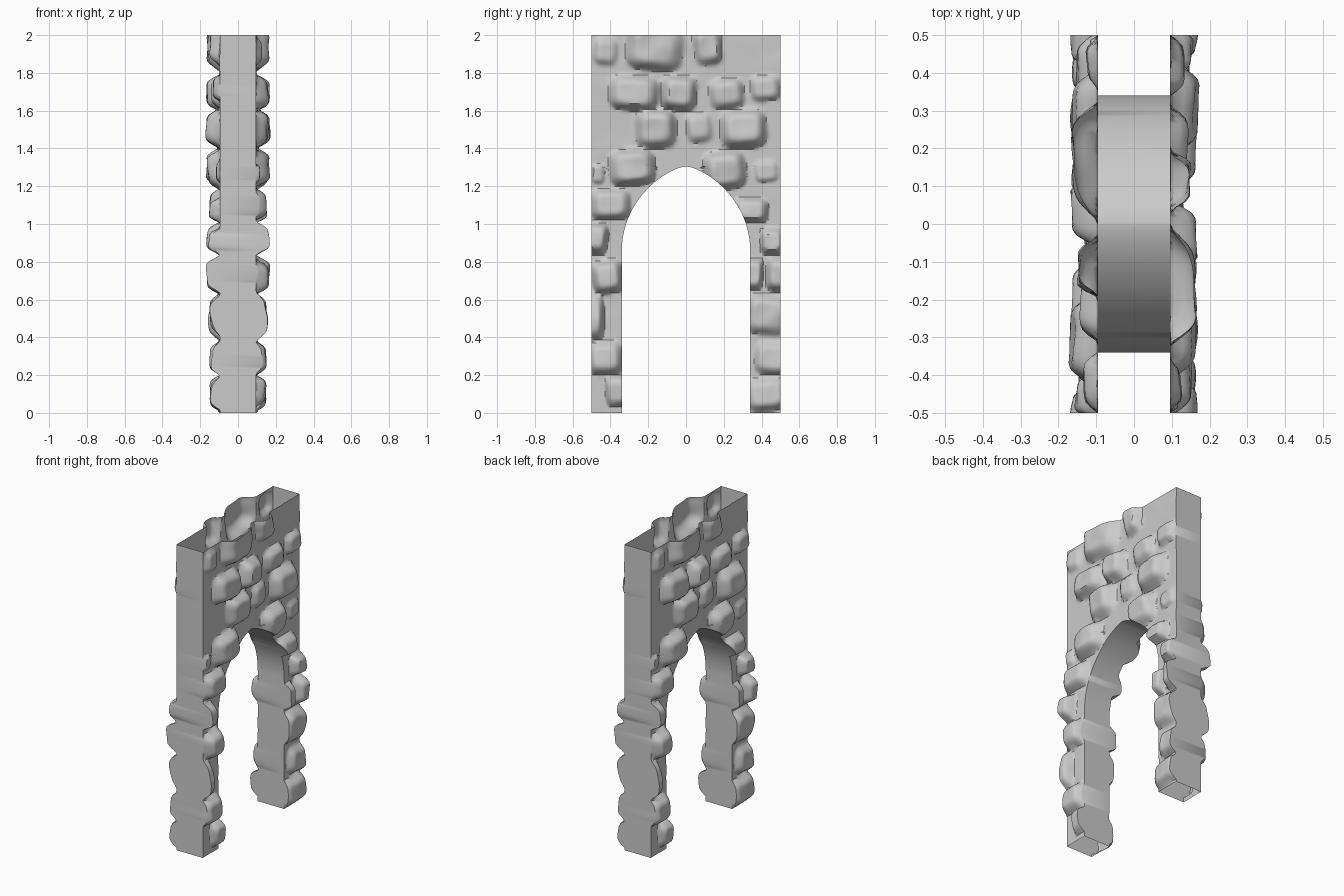
import bpy, bmesh, math, random
from mathutils import noise, Vector

if "Cube" in bpy.data.objects:
    bpy.data.objects.remove(bpy.data.objects["Cube"])

random.seed(4)
BASE = 0.095                       # half thickness of the flat wall
SPRING, APEX, HALF = 0.85, 1.305, 0.34

# stones on the +x side: y min, y max, z min, z max, bulge
boxes = [
    (-.49, -.36, 1.84, 1.99, .03), (-.32, -.01, 1.81, 2.06, .065), (.04, .19, 1.84, 2.04, .05),
    (-.41, -.14, 1.60, 1.79, .065), (-.13, .06, 1.60, 1.79, .07), (.12, .31, 1.61, 1.77, .045), (.34, .50, 1.65, 1.79, .04),
    (-.27, -.05, 1.40, 1.61, .065), (0, .14, 1.43, 1.59, .03), (.18, .43, 1.40, 1.61, .07),
    (-.50, -.43, 1.21, 1.32, .02), (-.41, -.16, 1.20, 1.40, .065), (.09, .32, 1.18, 1.39, .065), (.36, .49, 1.22, 1.34, .02),
    (-.51, -.29, 1.02, 1.19, .055), (.25, .44, 1.01, 1.14, .055),
    (-.56, -.41, .84, 1.01, .065), (.39, .52, .84, .98, .055),
    (-.50, -.33, .63, .81, .06), (.30, .41, .65, .82, .055), (.42, .58, .64, .83, .07),
    (-.58, -.43, .38, .64, .05), (.31, .55, .41, .63, .05),
    (-.52, -.33, .20, .38, .05), (.36, .56, .20, .38, .04),
    (-.43, -.31, .03, .20, .05), (.31, .54, .01, .19, .05),
]
stones = [b + (random.uniform(-.12, .12), random.uniform(-.2, .2), random.uniform(-.2, .2)) for b in boxes]


def relief(y, z):
    """Outward distance of the stone face."""
    out = 0.0
    for y0, y1, z0, z1, rise, turn, ty, tz in stones:
        dy, dz = y - (y0 + y1) / 2, z - (z0 + z1) / 2
        u = (dy * math.cos(turn) + dz * math.sin(turn)) / ((y1 - y0) / 2)
        v = (dz * math.cos(turn) - dy * math.sin(turn)) / ((z1 - z0) / 2)
        r = (abs(u) ** 4 + abs(v) ** 4) ** 0.25
        if r < 1:
            k = min(1, (1 - r) / 0.5)
            k = math.sin(k * math.pi / 2)
            out = max(out, rise * k * (1 + ty * u + tz * v))
    rough = noise.noise(Vector((y * 9, z * 9, 0)))
    return BASE + out * (1 + 0.15 * rough) + 0.004 * max(0, rough)


def opening(z):
    """Half width of the pointed arch at height z."""
    if z <= SPRING:
        return HALF
    s = min(1, (z - SPRING) / (APEX - SPRING))
    return HALF * max(0, 1 - s ** 2.1) ** 0.68


# rows run up the wall, packed closer together near the arch tip
rows = [SPRING * i / 55 for i in range(55)]
rows += [SPRING + (APEX - SPRING) * math.sin(i / 45 * math.pi / 2) for i in range(45)]
rows += [APEX + (2 - APEX) * i / 46 for i in range(47)]
COLS = 34
arch_row = 100                     # first row at the arch tip

bm = bmesh.new()
for side in (-1, 1):               # two halves of the wall
    faces_xy = []
    for face in (1, -1):           # back is the front turned half way round
        grid = []
        for z in rows:
            a = opening(z)
            line = []
            for j in range(COLS + 1):
                y = side * (a + (0.5 - a) * j / COLS)
                line.append(bm.verts.new((face * relief(face * y, z), y, z)))
            grid.append(line)
        for i in range(len(rows) - 1):
            for j in range(COLS):
                bm.faces.new((grid[i][j], grid[i][j + 1], grid[i + 1][j + 1], grid[i + 1][j]))
        faces_xy.append(grid)
    f, b = faces_xy
    # flat end of the wall and inside of the arch; top and bottom stay open
    for i in range(len(rows) - 1):
        bm.faces.new((f[i][-1], b[i][-1], b[i + 1][-1], f[i + 1][-1]))
        if i < arch_row:
            bm.faces.new((f[i][0], f[i + 1][0], b[i + 1][0], b[i][0]))

bmesh.ops.remove_doubles(bm, verts=bm.verts, dist=0.0002)
bmesh.ops.recalc_face_normals(bm, faces=bm.faces)
mesh = bpy.data.meshes.new("stone_arch_wall")
bm.to_mesh(mesh)
bm.free()
wall = bpy.data.objects.new("stone_arch_wall", mesh)
bpy.context.collection.objects.link(wall)
bpy.context.view_layer.objects.active = wall
wall.select_set(True)
bpy.ops.object.shade_smooth_by_angle(angle=math.radians(40))
